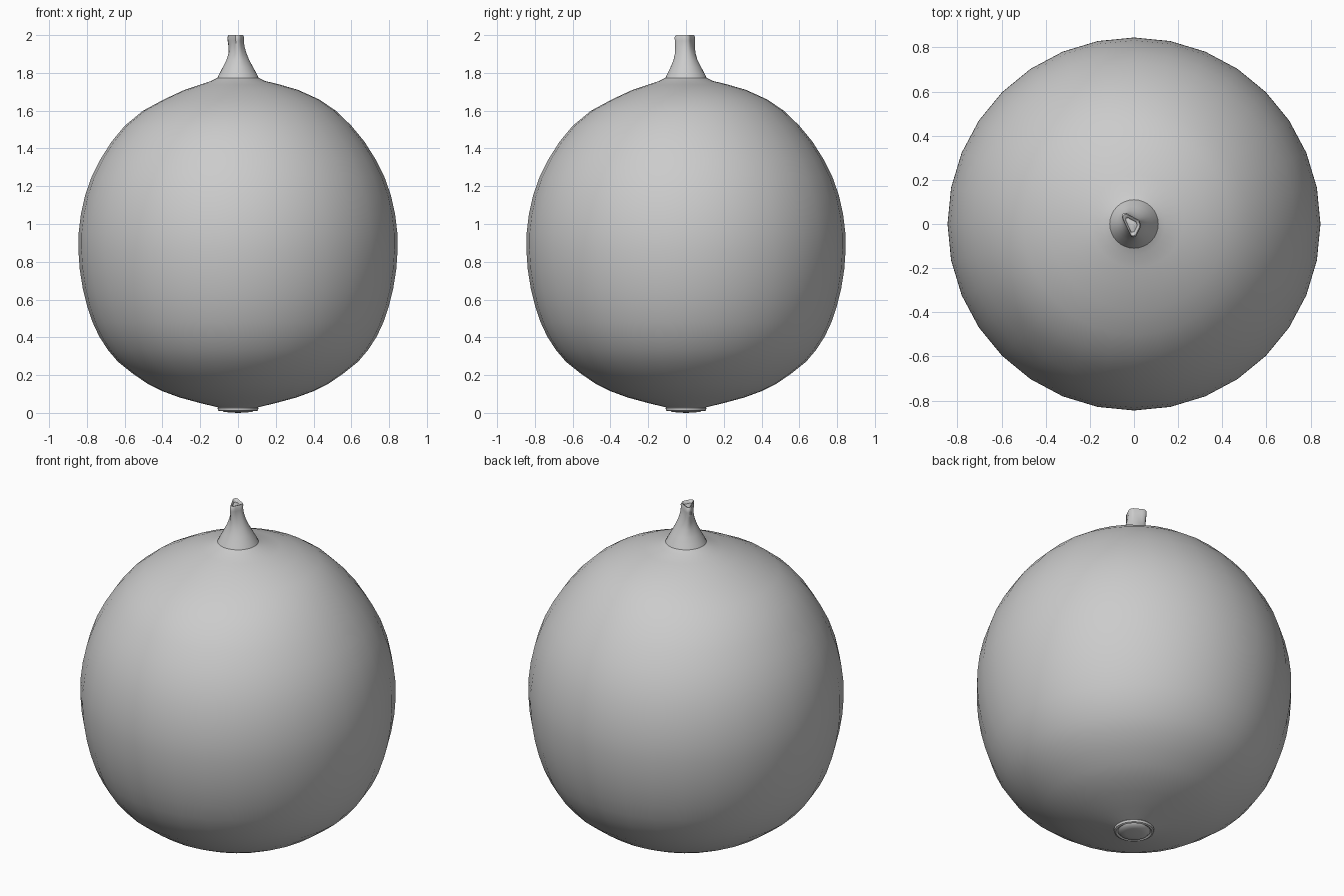
import bpy, bmesh, math

if "Cube" in bpy.data.objects:
    bpy.data.objects.remove(bpy.data.objects["Cube"])

SEG = 32


def circle(r, z, cx=0.0, cy=0.0):
    return [(cx + r * math.cos(2 * math.pi * i / SEG),
             cy + r * math.sin(2 * math.pi * i / SEG), z) for i in range(SEG)]


def loft(name, rings, cap_end=None, angle=50):
    """Skin a stack of rings; optionally close the last one to a point."""
    bm = bmesh.new()
    loops = [[bm.verts.new(p) for p in ring] for ring in rings]
    for a, b in zip(loops, loops[1:]):
        for i in range(SEG):
            j = (i + 1) % SEG
            bm.faces.new((a[i], a[j], b[j], b[i]))
    if cap_end:
        tip = bm.verts.new(cap_end)
        last = loops[-1]
        for i in range(SEG):
            bm.faces.new((last[i], last[(i + 1) % SEG], tip))
    bmesh.ops.recalc_face_normals(bm, faces=bm.faces)
    mesh = bpy.data.meshes.new(name)
    bm.to_mesh(mesh)
    bm.free()
    ob = bpy.data.objects.new(name, mesh)
    bpy.context.collection.objects.link(ob)
    bpy.ops.object.select_all(action='DESELECT')
    ob.select_set(True)
    bpy.context.view_layer.objects.active = ob
    bpy.ops.object.shade_smooth_by_angle(angle=math.radians(angle))
    return ob


# Fruit body: radius, height, from blossom end to stem
profile = [(.10, .028), (.20, .052), (.31, .082), (.40, .115), (.48, .155),
           (.56, .21), (.635, .27), (.69, .335), (.735, .405), (.77, .48),
           (.80, .57), (.822, .66), (.838, .76), (.845, .86), (.844, .95),
           (.832, 1.05), (.81, 1.15), (.775, 1.25), (.73, 1.34), (.67, 1.435),
           (.60, 1.52), (.51, 1.60), (.41, 1.66), (.30, 1.71), (.21, 1.738),
           (.14, 1.758), (.11, 1.773)]


def lean(z):
    # shoulders sit slightly off-centre
    return .02 * math.exp(-((z - 1.68) / .08) ** 2) if z < 1.75 else 0


loft("fruit_body", [circle(r, z, lean(z), lean(z)) for r, z in profile])

# Stem: round flare that becomes a cut, three-cornered tip
corners = [(.024, .016), (-.042, .052), (-.058, .035), (-.012, -.058), (.006, -.06), (.032, -.008)]
CX, CY = -.012, -.004


def tip_radius(t):
    """Distance from the tip centre to the cut outline along angle t."""
    dx, dy = math.cos(t), math.sin(t)
    best = .045
    for (ax, ay), (bx, by) in zip(corners, corners[1:] + corners[:1]):
        ax, ay, bx, by = ax - CX, ay - CY, bx - CX, by - CY
        ex, ey = bx - ax, by - ay
        den = dx * ey - dy * ex
        if abs(den) > 1e-9:
            s = (ax * ey - ay * ex) / den
            u = (ax * dy - ay * dx) / den
            if s > 0 and -1e-6 <= u <= 1 + 1e-6:
                best = s
    return best


def stem_ring(r, z, mix, scale=1.0):
    pts = []
    for i in range(SEG):
        t = 2 * math.pi * i / SEG
        rad = r * (1 - mix) + tip_radius(t) * scale * mix
        pts.append((CX * mix + rad * math.cos(t), CY * mix + rad * math.sin(t), z))
    return pts


stem = [(.11, 1.773, 0, 1), (.098, 1.797, 0, 1), (.083, 1.832, .08, 1),
        (.068, 1.87, .25, 1), (.058, 1.905, .5, 1), (.05, 1.94, .8, 1),
        (.05, 1.97, 1, 1), (.05, 1.99, 1, 1.02), (.05, 2.0, 1, .9),
        (.05, 1.997, 1, .72), (.05, 1.985, 1, .6), (.05, 1.988, 1, .35)]
loft("stem", [stem_ring(*s) for s in stem], (CX, CY, 1.99))

# Blossom scar: small raised rim with a shallow button inside
scar = [(.10, .034), (.108, .025), (.106, .013), (.097, .009), (.087, .016),
        (.078, .006), (.045, .002)]
loft("blossom_scar", [circle(r, z) for r, z in scar], (0, 0, 0))
